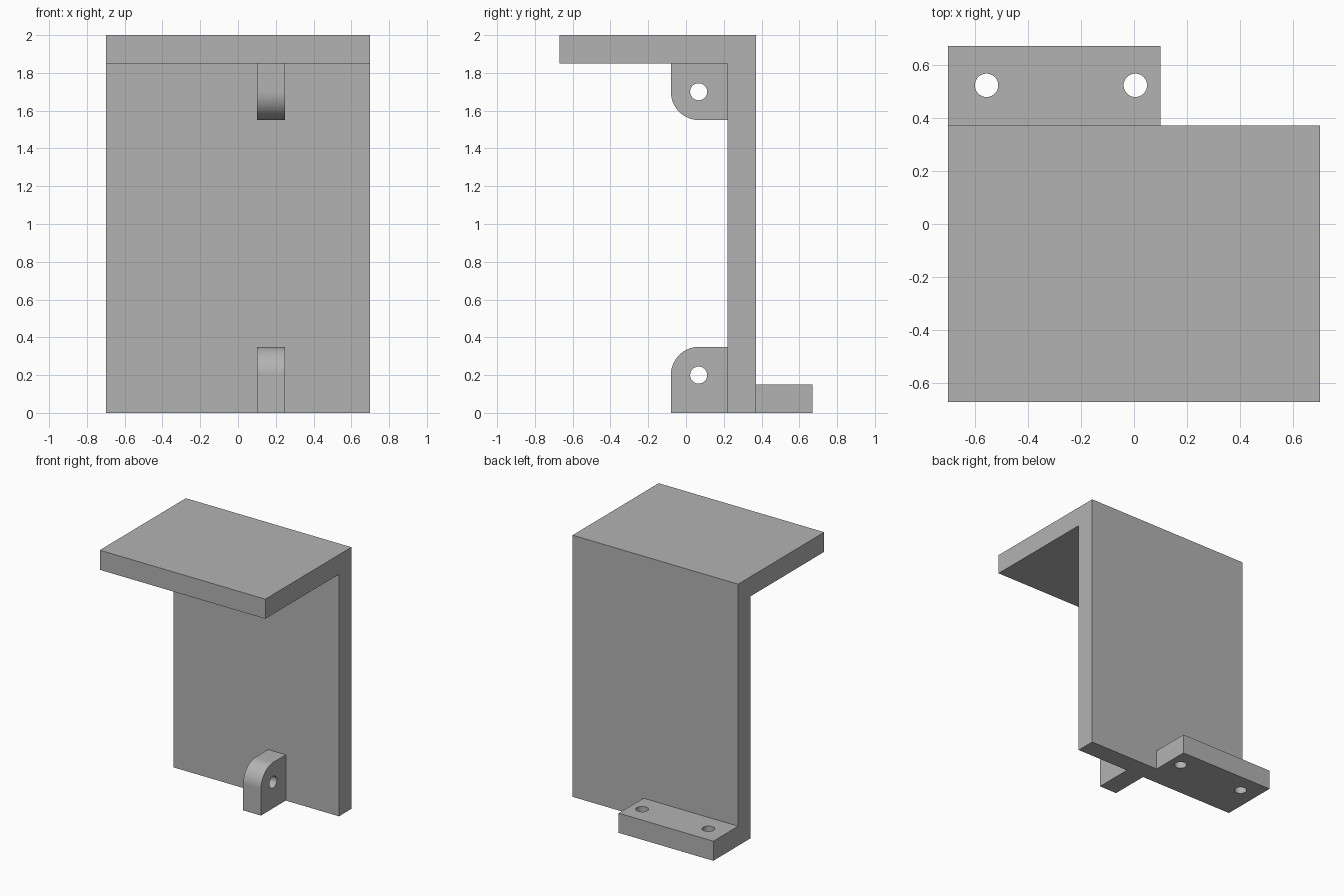
import bpy, bmesh, math
from mathutils import Matrix, Vector

default = bpy.data.objects.get("Cube")
if default:
    bpy.data.objects.remove(default, do_unlink=True)

grey = bpy.data.materials.new("plain grey")
grey.use_nodes = True
colour = (0.45, 0.45, 0.45, 1)
grey.diffuse_color = colour
grey.node_tree.nodes["Principled BSDF"].inputs["Base Color"].default_value = colour

T = 0.15                        # sheet thickness
LEFT, RIGHT = -0.7, 0.7
FRONT, BACK = -0.67, 0.37       # extent of the top shelf
TOP = 2.0


def add_object(name, bm):
    bmesh.ops.recalc_face_normals(bm, faces=bm.faces)
    mesh = bpy.data.meshes.new(name)
    bm.to_mesh(mesh)
    bm.free()
    mesh.materials.append(grey)
    obj = bpy.data.objects.new(name, mesh)
    bpy.context.collection.objects.link(obj)
    return obj


def extrude_profile(name, profile, x0, x1):
    """Extrude a closed (y, z) profile along x."""
    bm = bmesh.new()
    face = bm.faces.new([bm.verts.new((x0, y, z)) for y, z in profile])
    ext = bmesh.ops.extrude_face_region(bm, geom=[face])
    verts = [g for g in ext["geom"] if isinstance(g, bmesh.types.BMVert)]
    bmesh.ops.translate(bm, verts=verts, vec=(x1 - x0, 0, 0))
    return add_object(name, bm)


def drill(obj, centre, axis, radius):
    """Cut a round through hole and discard the cutter."""
    bm = bmesh.new()
    turn = Vector((0, 0, 1)).rotation_difference(Vector(axis)).to_matrix().to_4x4()
    bmesh.ops.create_cone(bm, cap_ends=True, segments=48, radius1=radius,
                          radius2=radius, depth=0.5,
                          matrix=Matrix.Translation(centre) @ turn)
    cutter = add_object("hole_cutter", bm)
    cutter.hide_render = True
    mod = obj.modifiers.new("hole", 'BOOLEAN')
    mod.operation = 'DIFFERENCE'
    mod.solver = 'EXACT'
    mod.object = cutter
    bpy.context.view_layer.objects.active = obj
    bpy.ops.object.modifier_apply(modifier=mod.name)
    bpy.data.objects.remove(cutter, do_unlink=True)


def shade(obj):
    bpy.ops.object.select_all(action='DESELECT')
    obj.select_set(True)
    bpy.context.view_layer.objects.active = obj
    bpy.ops.object.shade_smooth_by_angle(angle=math.radians(30))


# Upright panel and overhanging shelf in one bent profile
extrude_profile("panel_and_shelf", [
    (BACK, 0), (BACK, TOP), (FRONT, TOP), (FRONT, TOP - T),
    (BACK - T, TOP - T), (BACK - T, 0)], LEFT, RIGHT)

# Rear mounting foot with two screw holes
foot = extrude_profile("mounting_foot", [
    (BACK, 0), (0.67, 0), (0.67, T), (BACK, T)], LEFT, 0.1)
for x in (-0.555, 0.005):
    drill(foot, (x, 0.522, T / 2), (0, 0, 1), 0.044)
shade(foot)


# Hinge lugs: one on the panel base, one hanging from the shelf
def lug(name, base, direction, height):
    y0, y1, r = -0.08, BACK - T, 0.15
    profile = [(y1, 0), (y1, height)]
    for i in range(25):
        a = math.pi / 2 * (1 + i / 24)
        profile.append((y0 + r + r * math.cos(a), height - r + r * math.sin(a)))
    profile.append((y0, 0))
    obj = extrude_profile(name, [(y, base + direction * z) for y, z in profile], 0.1, 0.25)
    drill(obj, (0.175, 0.067, base + direction * (height - r)), (1, 0, 0), 0.045)
    shade(obj)


lug("lower_hinge_lug", 0, 1, 0.35)
lug("upper_hinge_lug", TOP - T, -1, 0.3)
